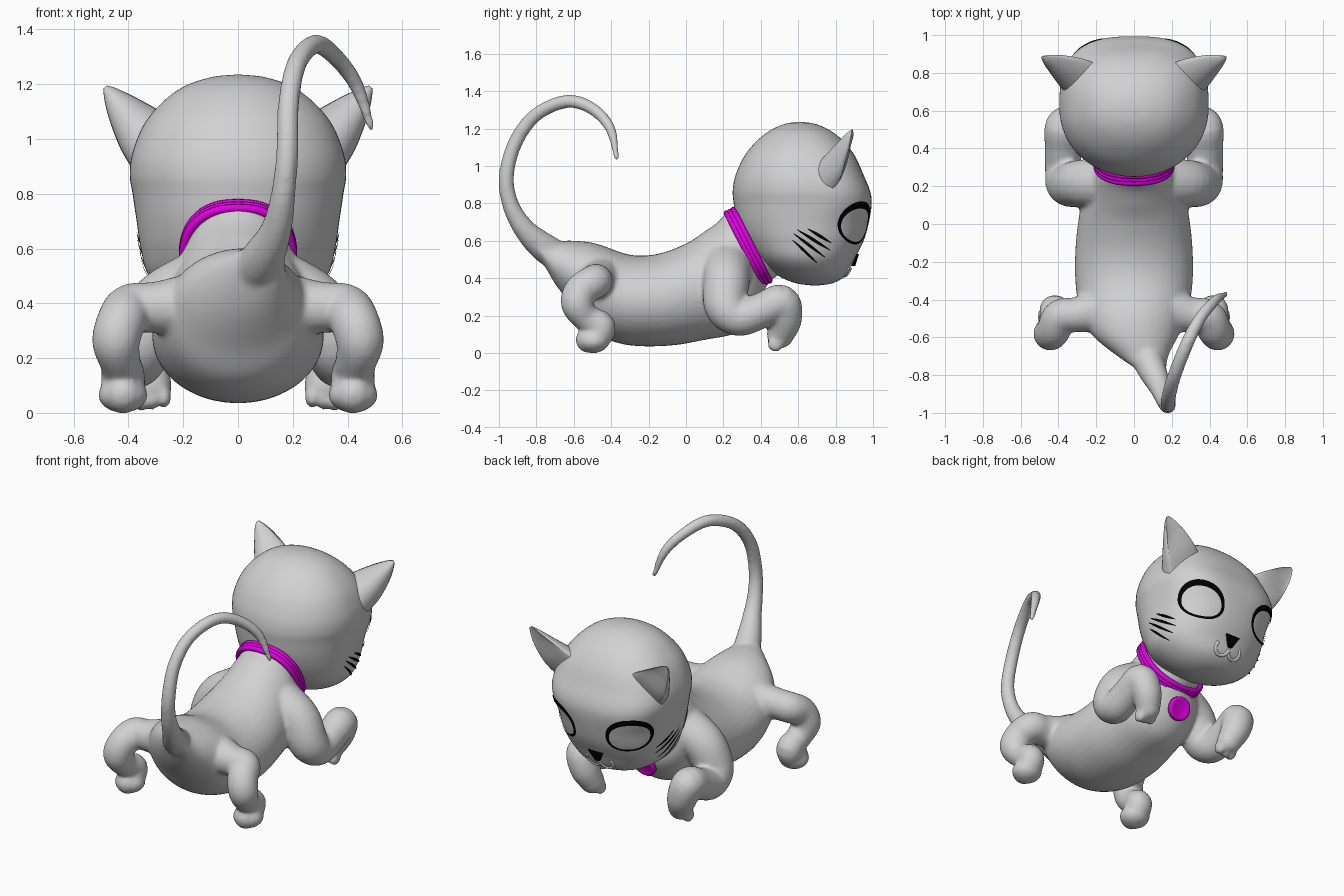
import bpy, bmesh, math
from mathutils import Vector, Matrix
from mathutils.bvhtree import BVHTree

if "Cube" in bpy.data.objects:
    bpy.data.objects.remove(bpy.data.objects["Cube"])


def material(name, rgb):
    m = bpy.data.materials.new(name)
    m.diffuse_color = (*rgb, 1)
    m.use_nodes = True
    m.node_tree.nodes["Principled BSDF"].inputs["Base Color"].default_value = m.diffuse_color
    return m


GREY = material("grey fur", (0.64, 0.64, 0.64))
PINK = material("magenta collar", (0.75, 0.0, 0.75))
BLACK = material("black marks", (0.0, 0.0, 0.0))


def spline(rows, n=6):
    """Catmull-Rom resampling of rows of numbers."""
    rows = [Vector(r) for r in rows]
    out = []
    for i in range(len(rows) - 1):
        a, b = rows[max(i - 1, 0)], rows[i]
        c, d = rows[i + 1], rows[min(i + 2, len(rows) - 1)]
        for k in range(n):
            t = k / n
            out.append(0.5 * (2 * b + (c - a) * t + (2 * a - 5 * b + 4 * c - d) * t * t
                              + (3 * b - a - 3 * c + d) * t ** 3))
    return out + [rows[-1]]


def power(v, e):
    return math.copysign(abs(v) ** e, v)


def loft(bm, rings):
    vs = [[bm.verts.new(p) for p in r] for r in rings]
    n = len(vs[0])
    for a, b in zip(vs, vs[1:]):
        for i in range(n):
            bm.faces.new((a[i], a[(i + 1) % n], b[(i + 1) % n], b[i]))
    bm.faces.new(vs[0])
    bm.faces.new(vs[-1])


def ball(bm, p, r, scale=(1, 1, 1)):
    bmesh.ops.create_uvsphere(bm, u_segments=20, v_segments=12, radius=r,
                              matrix=Matrix.Translation(p) @ Matrix.Diagonal((*scale, 1)))


def tube(bm, path, side=1, n=20):
    """Round limb through (x, y, z, radius) points with a ball at its end."""
    pts = spline([(x * side, y, z, r) for x, y, z, r in path])
    pos = [Vector(p[:3]) for p in pts]
    ref, rings = Vector((0.3, 0.2, 1)), []
    for i, p in enumerate(pos):
        t = (pos[min(i + 1, len(pos) - 1)] - pos[max(i - 1, 0)]).normalized()
        ref = (ref - t * ref.dot(t)).normalized()
        w = t.cross(ref)
        rings.append([p + pts[i][3] * (ref * math.cos(k * math.tau / n) + w * math.sin(k * math.tau / n))
                      for k in range(n)])
    loft(bm, rings)
    ball(bm, pos[-1], pts[-1][3])


def finish(name, bm, mat, recalc=True):
    if recalc:
        bmesh.ops.recalc_face_normals(bm, faces=bm.faces)
    for f in bm.faces:
        f.smooth = True
    me = bpy.data.meshes.new(name)
    bm.to_mesh(me)
    bm.free()
    me.materials.append(mat)
    ob = bpy.data.objects.new(name, me)
    bpy.context.collection.objects.link(ob)
    return ob


# Body: rings given by top (y, z), bottom (y, z), half width and x offset
body = bmesh.new()
stations = [(-.82, .62, -.79, .53, .05, .12), (-.71, .60, -.70, .37, .13, .05),
            (-.60, .60, -.60, .24, .22, .01), (-.48, .585, -.50, .115, .28, 0),
            (-.30, .525, -.33, .045, .31, 0), (-.15, .53, -.10, .038, .31, 0),
            (0, .585, .10, .07, .29, 0), (.10, .65, .29, .115, .26, 0),
            (.17, .70, .40, .24, .235, 0), (.22, .75, .43, .36, .195, 0),
            (.32, .80, .50, .42, .18, 0)]
rings = []
for yt, zt, yb, zb, w, cx in spline(stations, 5):
    ring = []
    for k in range(40):
        c, s = math.cos(k * math.tau / 40), math.sin(k * math.tau / 40)
        ring.append((cx + w * s, (yt + yb) / 2 + c * (yt - yb) / 2, (zt + zb) / 2 + c * (zt - zb) / 2))
    rings.append(ring)
loft(body, rings)

# Legs, both sides, blended into the body
hind = [(.14, -.45, .39, .13), (.30, -.48, .385, .095), (.39, -.49, .38, .092), (.425, -.56, .335, .09),
        (.445, -.58, .26, .088), (.43, -.53, .185, .075), (.42, -.455, .14, .08),
        (.42, -.49, .08, .08), (.42, -.52, .07, .07)]
fore = [(.13, .22, .46, .14), (.28, .215, .385, .125), (.35, .215, .25, .117), (.372, .29, .19, .10),
        (.378, .41, .23, .095), (.375, .51, .268, .098), (.345, .53, .18, .09), (.315, .505, .10, .074)]
for s in (1, -1):
    tube(body, hind, s)
    ball(body, (.42 * s, -.495, .065), .065, (1.4, 1.35, 1))
    tube(body, fore, s)
    for i in range(3):
        ball(body, ((.27 + .042 * i) * s, .478, .06 - .006 * i), .036, (.75, 1.2, 1.2))

# Tail, blended into the rump
tube(body, [(.03, -.62, .48, .085), (.09, -.76, .565, .078), (.14, -.87, .67, .057), (.165, -.94, .80, .045),
            (.18, -.96, .95, .041), (.185, -.91, 1.13, .039), (.215, -.80, 1.275, .037),
            (.28, -.635, 1.345, .036), (.35, -.50, 1.305, .033), (.43, -.405, 1.20, .028),
            (.485, -.372, 1.045, .015)], n=16)
ob = finish("body_legs_and_tail", body, GREY)
m = ob.modifiers.new("blend", "REMESH")
m.mode, m.voxel_size, m.use_smooth_shade = "VOXEL", 0.012, True
m = ob.modifiers.new("soften", "SMOOTH")
m.factor, m.iterations = 0.5, 6

# Head: rings of z, half width, back y, front y, front squareness
levels = [(.36, .005, .68, .70, 2), (.375, .13, .58, .79, 2), (.42, .235, .48, .86, 2.1),
          (.50, .325, .38, .90, 2.2), (.60, .355, .31, .95, 2.3), (.70, .37, .27, .978, 2.4),
          (.80, .385, .255, .993, 2.8), (.87, .395, .25, .983, 2.9), (.95, .385, .265, .95, 2.8),
          (1.05, .345, .31, .905, 2.6), (1.13, .28, .375, .845, 2.4), (1.19, .20, .45, .77, 2.2),
          (1.225, .10, .53, .69, 2), (1.235, .005, .60, .62, 2)]
bm = bmesh.new()
rings = []
for z, w, yb, yf, square in spline(levels):
    mid, half, ring = (yb + yf) / 2, (yf - yb) / 2, []
    for k in range(64):
        c, s = math.cos(k * math.tau / 64), math.sin(k * math.tau / 64)
        e = 2 / (square if s > 0 else 2.05)
        ring.append((w * power(c, e), mid + half * power(s, e), z))
    rings.append(ring)
loft(bm, rings)
bmesh.ops.recalc_face_normals(bm, faces=bm.faces)
surface = BVHTree.FromBMesh(bm)
finish("head", bm, GREY)

# Mouth: two small raised curls under the nose
bm = bmesh.new()
for s in (1, -1):
    curl = []
    for i in range(8):
        a = math.pi * (1 + i / 6)
        x, z = .045 + .045 * math.cos(a), .455 + .04 * math.sin(a)
        hit = surface.ray_cast(Vector((x, 3, z)), Vector((0, -1, 0)))[0]
        curl.append((x, hit.y - .004, z, .011))
    tube(bm, curl, s, 10)
finish("mouth", bm, GREY)

# Ears: cones with a full base, hollowed on the front towards the tip
for s, name in ((1, "right_ear"), (-1, "left_ear")):
    bm = bmesh.new()
    rings = []
    for x, y, z, r in spline([(.27, .80, .95, .13), (.345, .85, 1.025, .105), (.42, .88, 1.11, .064),
                              (.465, .888, 1.165, .03), (.484, .89, 1.19, .008)]):
        ring = []
        for k in range(28):
            c, d = math.cos(k * math.tau / 28), math.sin(k * math.tau / 28)
            depth = max(-.15, (r - .085) * 6) if d > 0 else 1.25
            ring.append((s * (x + .78 * r * c), y - .2 * r * c + r * d * depth, z - .62 * r * c))
        rings.append(ring)
    loft(bm, rings)
    finish(name, bm, GREY)


# Painted marks: strips between two lines, projected onto the head
def mark(bm, line_a, line_b, azimuth, side=1):
    a = math.radians(azimuth) * side
    out = Vector((math.sin(a), math.cos(a), 0))
    across = Vector((math.cos(a), -math.sin(a), 0))
    rows = []
    for line in (line_a, line_b):
        row = []
        for u, z in line:
            hit, normal, _, _ = surface.ray_cast(across * u * side + out * 3 + Vector((0, 0, z)), -out)
            row.append(bm.verts.new(hit + normal * 0.006))
        rows.append(row)
    for i in range(len(line_a) - 1):
        f = bm.faces.new((rows[0][i], rows[0][i + 1], rows[1][i + 1], rows[1][i]))
        f.normal_update()
        if f.normal.dot(out) < 0:
            f.normal_flip()


def oval(cu, cz, ru, rz, n=56):
    pts = []
    for k in range(n + 1):
        u, v = ru * power(math.cos(k * math.tau / n), .9), rz * power(math.sin(k * math.tau / n), .9)
        pts.append((cu + u, cz + v + 0.1 * u))
    return pts


bm = bmesh.new()
for s in (1, -1):
    mark(bm, oval(-.252, .697, .138, .113), oval(-.252, .685, .118, .088), 30, s)
finish("eye_rims", bm, BLACK, False)

bm = bmesh.new()
for s in (1, -1):
    for y0, z0, y1, z1 in ((.65, .665, .775, .59), (.595, .66, .77, .55),
                           (.575, .64, .74, .515), (.57, .605, .70, .485)):
        top, low = [], []
        for k in range(9):
            t = k / 8
            h = .002 + .008 * math.sin(math.pi * t)
            u, z = -(y0 + (y1 - y0) * t), z0 + (z1 - z0) * t
            top.append((u, z + h))
            low.append((u, z - h))
        mark(bm, top, low, 90, s)
finish("whiskers", bm, BLACK, False)

# Nose: small wedge
bm = bmesh.new()
loft(bm, [[(-.05, y, .53), (.05, y, .53), (.012, y - .02, .465), (-.012, y - .02, .465)] for y in (.86, .925)])
nose = finish("nose", bm, BLACK)
for p in nose.data.polygons:
    p.use_smooth = False

# Collar: three ridges around the neck, tilted
tilt = Vector((0, .89, .456))
down = Vector((0, .456, -.89))
bm = bmesh.new()
for off in (-.02, 0, .02):
    centre = Vector((0, .332, .567)) + tilt * off
    rows = []
    for i in range(48):
        c, s = (power(f(i * math.tau / 48), .85) for f in (math.cos, math.sin))
        radial = Vector((c, 0, 0)) + down * s
        p = centre + Vector((.2 * c, 0, 0)) + down * .212 * s
        rows.append([bm.verts.new(p + .016 * (radial * math.cos(k * math.tau / 10) + tilt * math.sin(k * math.tau / 10)))
                     for k in range(10)])
    for i in range(48):
        a, b = rows[i], rows[(i + 1) % 48]
        for k in range(10):
            bm.faces.new((a[k], a[(k + 1) % 10], b[(k + 1) % 10], b[k]))
finish("collar", bm, PINK)

# Collar tag: disc with a raised rim, hanging on the chest
bm = bmesh.new()
loft(bm, [[(r * math.cos(k * math.tau / 28), y, r * math.sin(k * math.tau / 28)) for k in range(28)]
          for y, r in ((-.02, .064), (-.015, .073), (.01, .073), (.016, .064), (.01, .052), (.01, .01))])
bm.transform(Matrix.Translation((0, .422, .25)) @ Matrix.Rotation(math.radians(-22), 4, "X"))
finish("collar_tag", bm, PINK)
